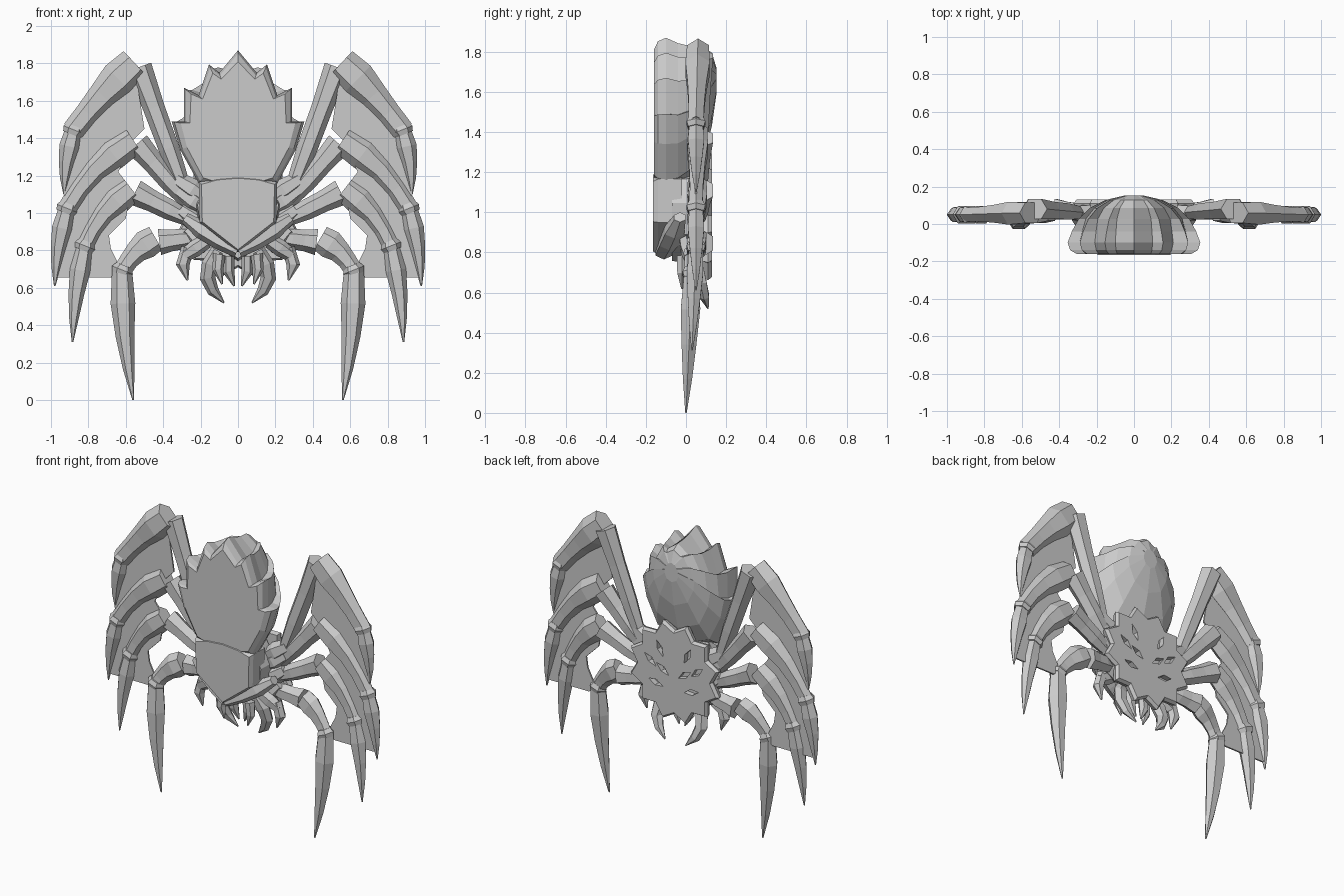
import bpy, bmesh, math
from mathutils import Vector

if "Cube" in bpy.data.objects:
    bpy.data.objects.remove(bpy.data.objects["Cube"])

HEX = [(math.cos(math.radians(60 * k)), math.sin(math.radians(60 * k))) for k in range(6)]


def finish(name, bm, mirror=False):
    bmesh.ops.recalc_face_normals(bm, faces=bm.faces[:])
    me = bpy.data.meshes.new(name)
    bm.to_mesh(me)
    bm.free()
    ob = bpy.data.objects.new(name, me)
    bpy.context.collection.objects.link(ob)
    if mirror:
        ob.modifiers.new("Mirror", 'MIRROR').use_mirror_merge = False
    return ob


def skin(bm, rings):
    """Bridge equal-length rings of points and cap both ends."""
    vs = [[bm.verts.new(p) for p in r] for r in rings]
    n = len(vs[0])
    for a, b in zip(vs, vs[1:]):
        for i in range(n):
            bm.faces.new((a[i], a[(i + 1) % n], b[(i + 1) % n], b[i]))
    bm.faces.new(vs[0])
    bm.faces.new(vs[-1])


def limb(name, a, b, widths, bow=0, flat=.9, mirror=True):
    """Six-sided limb from a to b, half widths evenly spaced, bowed sideways."""
    a, b = Vector(a), Vector(b)
    d = b - a
    out = Vector((-d.z, 0, d.x)).normalized()
    n = len(widths) - 1
    rings = []
    for i, w in enumerate(widths):
        t = i / n
        c = a + d * t + out * bow * math.sin(math.pi * t)
        tan = d + out * bow * math.pi * math.cos(math.pi * t)
        side = Vector((-tan.z, 0, tan.x)).normalized()
        rings.append([c + side * w * u + Vector((0, w * flat * v, 0)) for u, v in HEX])
    bm = bmesh.new()
    skin(bm, rings)
    return finish(name, bm, mirror)


def full(half):
    """Complete a right-hand (x, z) outline whose ends lie on x = 0."""
    return half + [(-x, z) for x, z in half[-2:0:-1]]


def layered(name, outline, layers, cz=1.0, cx=0.0, mirror=False):
    """Stack an outline along y; each layer is (y, scale, roundness, z shift)."""
    rings = []
    for y, s, r, dz in layers:
        ring = []
        for x, z in outline:
            ang = math.atan2((z - cz) / .4, (x - cx) / .31)
            ex, ez = .31 * math.cos(ang), .4 * math.sin(ang)
            ring.append((cx + s * ((x - cx) * (1 - r) + ex * r), y,
                         cz + dz + s * ((z - cz) * (1 - r) + ez * r)))
        rings.append(ring)
    bm = bmesh.new()
    skin(bm, rings)
    return finish(name, bm, mirror)


# Abdomen: toothed flat shield in front, faceted dome with a high crest behind
shell = full([(0, 1.87), (.10, 1.75), (.155, 1.795), (.21, 1.63), (.29, 1.67), (.29, 1.49),
              (.355, 1.49), (.31, 1.34), (.21, 1.16), (0, 1.1)])
dome = []
for k in range(1, 5):
    s = math.sin(math.radians(20 * k))
    dome.append((-.04 + .195 * s, .93 * math.sqrt(1 - s * s), .2 + .13 * k, .24 * s * s))
layered("abdomen", shell, [(-.16, .88, .15, 0), (-.14, .96, 0, 0), (-.10, 1, 0, 0),
                           (-.04, .95, .1, 0)] + dome, 1.42)

# Chest plate and V collar
chest = full([(0, 1.2), (.12, 1.19), (.21, 1.165), (.205, .95), (0, .79)])
layered("chest_plate", chest, [(-.165, .93, 0, 0), (-.14, 1, 0, 0), (-.02, 1, 0, 0)])
limb("collar", (0, -.11, .805), (.285, -.03, .975), (.045, .05, .05, .03), -.01, 1.1)

# Thorax core
core = full([(0, 1.22), (.17, 1.18), (.24, 1.05), (.22, .88), (0, .73)])
layered("thorax_core", core, [(-.07, .9, 0, 0), (.07, .95, 0, 0)])

# Jagged back plate (alternating radius) with lens shaped eye slots
jag = []
for k in range(24):
    q = math.radians(15 * k + 90)
    r = .335 if k % 2 else .275
    jag.append((r * math.cos(q), .985 + r * math.sin(q)))
plate = layered("thorax_back_plate", jag, [(.08, .96, 0, 0), (.11, 1, 0, 0), (.13, .95, 0, 0)], .985)
bm = bmesh.new()
for x, z, deg in [(.10, 1.12, 65), (.17, 1.03, 40), (.08, .99, 35), (.13, .89, 15)]:
    for s in (1, -1):
        c, n = math.cos(math.radians(deg)), math.sin(math.radians(deg))
        lens = [(.055, 0), (0, .02), (-.055, 0), (0, -.02)]
        skin(bm, [[(s * (x + u * c - v * n), y, z + u * n + v * c) for u, v in lens]
                  for y in (.095, .2)])
slots = finish("eye_slot_cutter", bm)
slots.hide_render = True
slots.display_type = 'WIRE'
cut = plate.modifiers.new("Eye slots", 'BOOLEAN')
cut.operation = 'DIFFERENCE'
cut.solver = 'EXACT'
cut.object = slots
# Bake the slots in, then drop the cutter
bpy.context.view_layer.update()
baked = bpy.data.meshes.new_from_object(plate.evaluated_get(bpy.context.evaluated_depsgraph_get()))
plate.modifiers.clear()
plate.data = baked
bpy.data.objects.remove(slots)

# Legs: (root, knee, ankle, tip) in x, z plus tip depth, shin scale and bow
legs = {
    "first": ((.29, 1.13), (.55, 1.80), (.88, 1.44), (.93, 1.10), .05, 1, .012),
    "second": ((.28, 1.07), (.56, 1.39), (.915, 1.02), (.98, .61), .05, .85, .035),
    "third": ((.27, .97), (.57, 1.13), (.82, .82), (.885, .31), .03, .78, .03),
    "fourth": ((.23, .87), (.44, .865), (.62, .69), (.56, 0), 0, .78, .02),
}
mid = {}
for order, (root, knee, ankle, tip, ty, size, bow) in legs.items():
    def at(p, y, shift=0):
        return (p[0] + shift, y, p[1] + shift)
    mid[order] = ((knee[0] + ankle[0]) / 2, (knee[1] + ankle[1]) / 2)
    ay = .03 if order == "fourth" else .05
    limb(f"{order}_leg_coxa", (.16, .05, root[1] - .06), (root[0] + .04, .06, root[1] + .05),
         (.035, .06, .045))
    limb(f"{order}_leg_femur", at(root, .06), at(knee, .08, -.02),
         (.04, .055, .058, .07), 0, .9)
    limb(f"{order}_leg_shin", at(knee, .06), at(ankle, ay),
         [w * size for w in (.09, .1, .078, .065, .062)], bow, .7)
    # Raised cuff at the ankle, then the curved claw
    limb(f"{order}_leg_cuff", (ankle[0] - .012, ay, ankle[1] + .03),
         (ankle[0] + .008, ay, ankle[1] - .02), (.045, .06, .05))
    wide = 1.2 if order == "fourth" else 1
    limb(f"{order}_leg_claw", at(ankle, ay), at(tip, ty),
         [w * wide for w in (.045, .055, .042, .026, .004)], .012 * wide, .85)


# Thin webs stretched between neighbouring legs, cut level at the bottom
def bones(order):
    return [legs[order][1], mid[order], legs[order][2]]


hem = [(.97, .655), (.86, .655), (.67, .655)]
webs = {
    "upper": bones("first") + [legs["first"][3]] + bones("second")[::-1] + [(.50, 1.45), (.53, 1.64)],
    "middle": bones("second") + hem[:2] + bones("third")[::-1] + [(.64, 1.22)],
    "lower": bones("third") + hem[1:] + [legs["fourth"][2], (.68, .81), (.69, .88), (.60, .97)],
}
for where, outline in webs.items():
    layered(f"{where}_web", outline, [(.045, 1, 0, 0), (.055, 1, 0, 0)], mirror=True)

# Mouth parts: big fangs, inner nippers and feelers
limb("fang", (.11, .03, .80), (.075, .11, .52), (.035, .045, .042, .032, .004), .07)
limb("nipper", (.05, .02, .77), (.02, .04, .61), (.03, .032, .005), .015)
limb("outer_nipper", (.10, -.02, .78), (.085, -.02, .62), (.033, .03, .005), .015)
limb("feeler_base", (.17, 0, .85), (.29, .02, .77), (.04, .045, .035))
limb("feeler_tip", (.27, .02, .81), (.27, .02, .64), (.035, .037, .005), .025)
